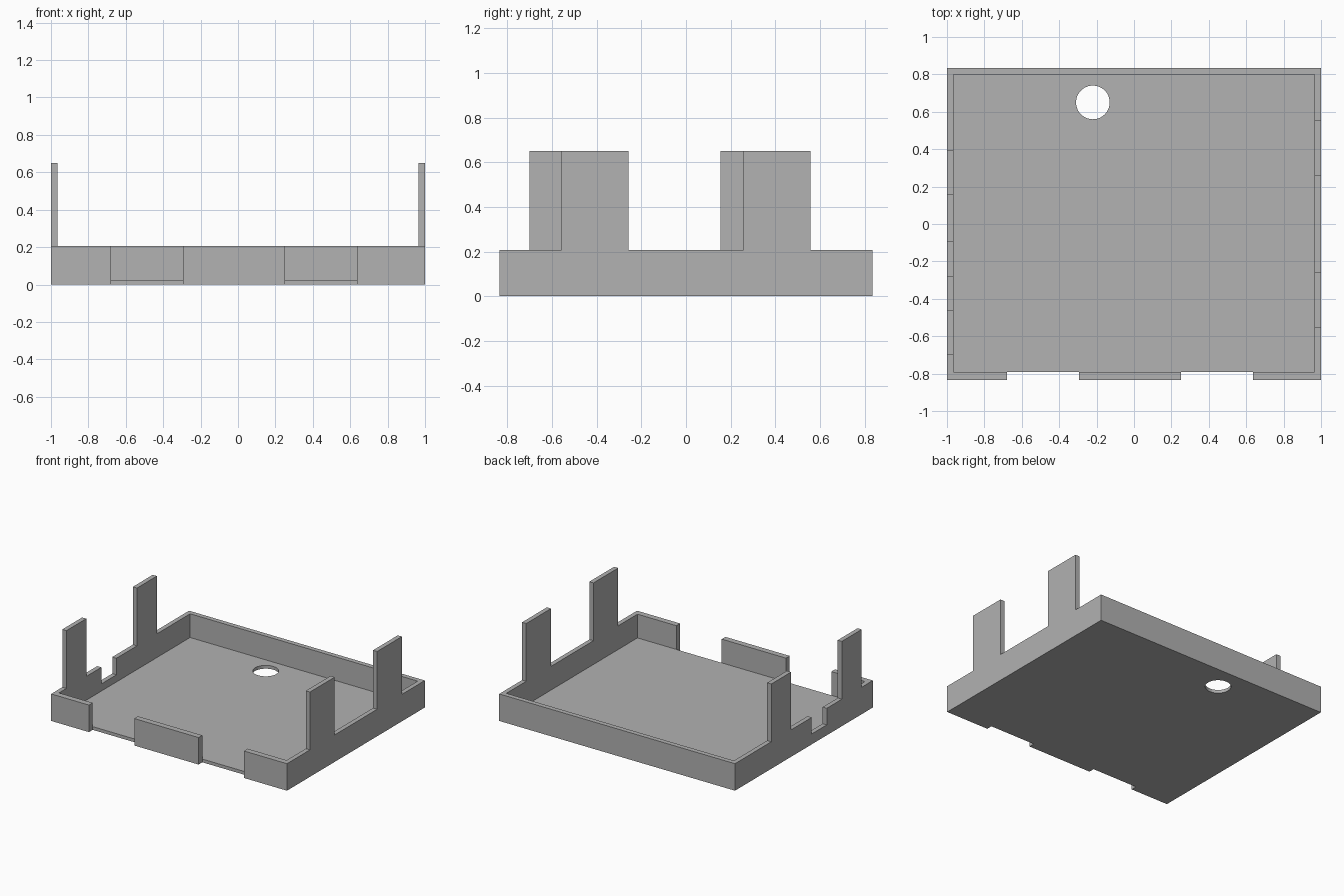
import bpy

default = bpy.data.objects.get("Cube")
if default:
    bpy.data.objects.remove(default, do_unlink=True)

WIDTH, DEPTH = 1.0, 0.835       # half sizes
RIM, TOP, FLOOR = 0.207, 0.65, 0.025

grey = bpy.data.materials.new("plain grey")
grey.use_nodes = True
colour = (0.445, 0.445, 0.445, 1)
grey.diffuse_color = colour
grey.node_tree.nodes["Principled BSDF"].inputs["Base Color"].default_value = colour


def box(name, xs, ys, zs):
    """Box between the given pairs of limits."""
    spans = [sorted(s) for s in (xs, ys, zs)]
    bpy.ops.mesh.primitive_cube_add(size=1, location=[(a + b) / 2 for a, b in spans])
    obj = bpy.context.object
    obj.name = name
    obj.scale = [b - a for a, b in spans]
    bpy.ops.object.transform_apply(location=True, rotation=False, scale=True)
    return obj


def cut(target, cutter):
    """Subtract the cutter from the target, then discard it."""
    cutter.hide_render = True
    mod = target.modifiers.new("cut", "BOOLEAN")
    mod.operation, mod.solver, mod.object = "DIFFERENCE", "EXACT", cutter
    bpy.context.view_layer.objects.active = target
    bpy.ops.object.modifier_apply(modifier=mod.name)
    bpy.data.objects.remove(cutter, do_unlink=True)


# Solid block, hollowed into a tray
tray = box("tray_with_side_tabs", (-WIDTH, WIDTH), (-DEPTH, DEPTH), (0, TOP))
cut(tray, box("cavity", (-0.965, 0.965), (-0.79, 0.798), (FLOOR, 1)))

# Lower the rim everywhere except at the two upright tabs on each side
tabs = {1: [(-0.557, -0.257), (0.257, 0.557)],
        -1: [(-0.70, -0.46), (0.155, 0.395)]}
for side, ((a, b), (c, d)) in tabs.items():
    for gap in ((-1, a), (b, c), (d, 1)):
        cut(tray, box("rim_gap", (-0.1 * side, 1.1 * side), gap, (RIM, 1)))

# Two full-height openings in the front wall
for opening in ((-0.68, -0.295), (0.25, 0.635)):
    cut(tray, box("front_opening", opening, (-1, -0.79), (-0.1, 1)))

# Shallow notch in the wall on the right side
cut(tray, box("side_notch", (-1.1, -0.9), (-0.277, -0.095), (0.08, 1)))

# Round hole through the floor
bpy.ops.mesh.primitive_cylinder_add(vertices=48, radius=0.09, depth=0.3,
                                    location=(-0.22, 0.65, 0))
cut(tray, bpy.context.object)

tray.data.materials.clear()
tray.data.materials.append(grey)
bpy.ops.object.select_all(action="DESELECT")
tray.select_set(True)
bpy.context.view_layer.objects.active = tray
bpy.ops.object.shade_smooth_by_angle()
